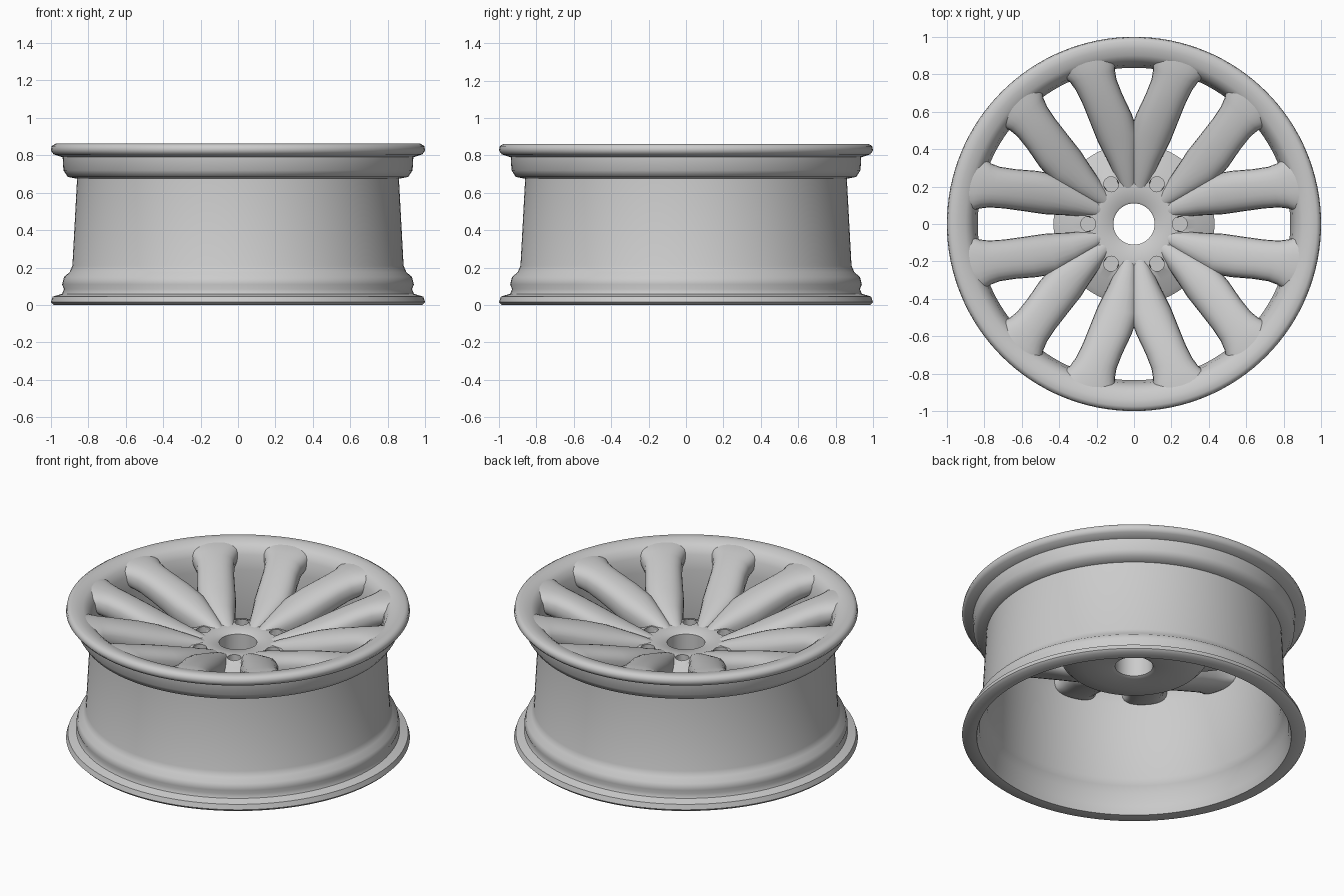
import bpy, bmesh, math
from mathutils import Vector, Matrix

cube = bpy.data.objects.get("Cube")
if cube:
    bpy.data.objects.remove(cube, do_unlink=True)

# One metal colour
metal = bpy.data.materials.new("grey_metal")
metal.use_nodes = True
GREY = (0.6, 0.6, 0.6, 1)
metal.diffuse_color = GREY
bsdf = next(n for n in metal.node_tree.nodes if n.type == 'BSDF_PRINCIPLED')
bsdf.inputs["Base Color"].default_value = GREY


def finish(name, bm):
    bmesh.ops.recalc_face_normals(bm, faces=bm.faces)
    mesh = bpy.data.meshes.new(name)
    bm.to_mesh(mesh)
    bm.free()
    mesh.materials.append(metal)
    obj = bpy.data.objects.new(name, mesh)
    bpy.context.collection.objects.link(obj)
    return obj


def smooth(obj, angle=50):
    bpy.ops.object.select_all(action='DESELECT')
    obj.select_set(True)
    bpy.context.view_layer.objects.active = obj
    bpy.ops.object.shade_smooth_by_angle(angle=math.radians(angle))


def bridge(bm, rings, closed):
    """Skin a list of vertex rings; cap the ends unless the list is closed."""
    n = len(rings[0])
    for i in range(len(rings) if closed else len(rings) - 1):
        a, b = rings[i], rings[(i + 1) % len(rings)]
        for j in range(n):
            k = (j + 1) % n
            bm.faces.new((a[j], a[k], b[k], b[j]))
    if not closed:
        bm.faces.new(rings[0])
        bm.faces.new(rings[-1])


def lathe(name, profile, steps=128):
    """Turn a closed (radius, height) profile around z."""
    bm = bmesh.new()
    rings = []
    for i in range(steps):
        a = 2 * math.pi * i / steps
        rings.append([bm.verts.new((r * math.cos(a), r * math.sin(a), z)) for r, z in profile])
    bridge(bm, rings, True)
    return finish(name, bm)


# Barrel with both flanges: outside going up, then inside going down
outside = [(0.985, 0), (1, 0.015), (0.99, 0.045), (0.94, 0.06), (0.93, 0.085),
           (0.94, 0.11), (0.93, 0.15), (0.9, 0.175), (0.885, 0.21), (0.86, 0.675),
           (0.91, 0.685), (0.933, 0.72), (0.937, 0.79), (0.985, 0.805), (1, 0.825)]
inside = [(0.995, 0.85), (0.975, 0.862), (0.94, 0.86), (0.9, 0.85), (0.873, 0.832),
          (0.85, 0.79), (0.835, 0.7), (0.84, 0.5), (0.855, 0.21), (0.87, 0.17),
          (0.895, 0.13), (0.9, 0.05), (0.915, 0)]
smooth(lathe("rim_barrel", outside + inside))

# Hub with centre bore, dished back and sloping web
hub = lathe("hub", [(0.11, 0.47), (0.11, 0.625), (0.12, 0.633), (0.2, 0.64), (0.28, 0.64),
                    (0.33, 0.615), (0.4, 0.59), (0.43, 0.57), (0.425, 0.53),
                    (0.4, 0.505), (0.3, 0.485), (0.13, 0.46)], 96)

# Six bolt pockets sunk into the hub
bm = bmesh.new()
for i in range(6):
    place = Matrix.Rotation(i * math.pi / 3, 4, 'Z') @ Matrix.Translation((0.245, 0, 0.65))
    bmesh.ops.create_cone(bm, cap_ends=True, segments=24, radius1=0.04, radius2=0.04,
                          depth=0.16, matrix=place)
cutter = finish("pocket_cutter", bm)
cutter.hide_render = True
mod = hub.modifiers.new("pockets", 'BOOLEAN')
mod.operation = 'DIFFERENCE'
mod.object = cutter
mod.solver = 'EXACT'
bpy.context.view_layer.objects.active = hub
bpy.ops.object.modifier_apply(modifier=mod.name)
bpy.data.objects.remove(cutter, do_unlink=True)
smooth(hub)

# Spoke stations: radius, sideways offset, half width, top, bottom
stations = [(0.15, 0.055, 0.03, 0.62, 0.53), (0.24, 0.087, 0.054, 0.66, 0.52),
            (0.35, 0.123, 0.082, 0.70, 0.52), (0.47, 0.158, 0.112, 0.742, 0.555),
            (0.58, 0.176, 0.113, 0.778, 0.60), (0.69, 0.188, 0.109, 0.81, 0.64),
            (0.77, 0.197, 0.112, 0.83, 0.67), (0.82, 0.203, 0.124, 0.84, 0.685),
            (0.865, 0.208, 0.147, 0.848, 0.71), (0.92, 0.212, 0.145, 0.851, 0.75)]


def spoke(name, base, side):
    """Loft one rounded spoke along its stations, beside the given direction."""
    bm = bmesh.new()
    rings = []
    for r, off, half, top, bottom in stations:
        ring = []
        x = math.sqrt(r * r - off * off)
        centre = Vector((x, side * off, 0))
        across = Vector((-side * off, x, 0)).normalized()
        for j in range(24):
            t = 2 * math.pi * j / 24
            c, s = math.cos(t), math.sin(t)
            u = half * math.copysign(abs(c) ** 0.85, c)
            v = (top - bottom) / 2 * math.copysign(abs(s) ** 0.75, s)
            p = centre + across * u
            p.z = (top + bottom) / 2 + v
            ring.append(bm.verts.new(p))
        rings.append(ring)
    bridge(bm, rings, False)
    bmesh.ops.rotate(bm, verts=bm.verts, matrix=Matrix.Rotation(base, 3, 'Z'))
    smooth(finish(name, bm))


# Twelve spokes as six mirrored pairs
for i in range(6):
    for side, word in ((1, "left"), (-1, "right")):
        spoke(f"spoke_{word}_{i + 1}", i * math.pi / 3, side)
